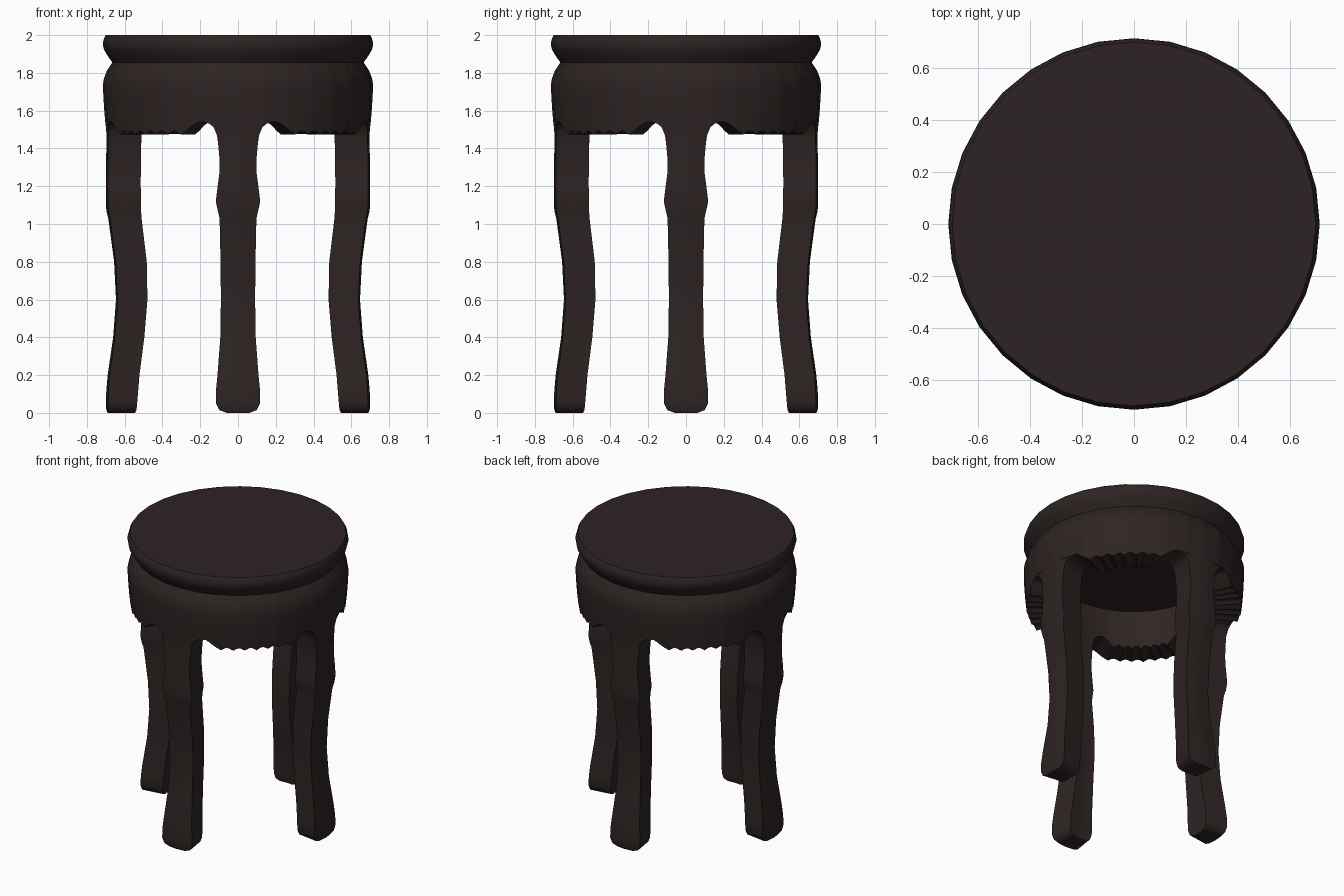
import bpy, bmesh, math

if "Cube" in bpy.data.objects:
    bpy.data.objects.remove(bpy.data.objects["Cube"])

wood = bpy.data.materials.new("dark_wood")
wood.diffuse_color = (0.027, 0.0175, 0.017, 1)
wood.use_nodes = True
wood.node_tree.nodes["Principled BSDF"].inputs["Base Color"].default_value = wood.diffuse_color
STEP = math.pi / 16          # turned parts have 32 sides


def interp(table, x):
    """Piecewise linear lookup in [(x, value), ...] with rising x."""
    if x <= table[0][0]:
        return table[0][1]
    for (x0, v0), (x1, v1) in zip(table, table[1:]):
        if x <= x1:
            return v0 + (v1 - v0) * (x - x0) / (x1 - x0)
    return table[-1][1]


def polar(r, a, z):
    """Point on a 32-sided ring of corner radius r."""
    r *= math.cos(STEP / 2) / math.cos(a % STEP - STEP / 2)
    return (r * math.cos(a), r * math.sin(a), z)


def loft(name, rings, angle=35):
    """Skin closed rings of points and cap both ends."""
    bm = bmesh.new()
    vs = [[bm.verts.new(p) for p in ring] for ring in rings]
    n = len(vs[0])
    for a, b in zip(vs, vs[1:]):
        for i in range(n):
            j = (i + 1) % n
            bm.faces.new((a[i], a[j], b[j], b[i]))
    bm.faces.new(vs[0][::-1])
    bm.faces.new(vs[-1])
    bmesh.ops.recalc_face_normals(bm, faces=bm.faces)
    me = bpy.data.meshes.new(name)
    bm.to_mesh(me)
    bm.free()
    me.materials.append(wood)
    ob = bpy.data.objects.new(name, me)
    bpy.context.collection.objects.link(ob)
    bpy.ops.object.select_all(action='DESELECT')
    ob.select_set(True)
    bpy.context.view_layer.objects.active = ob
    bpy.ops.object.shade_smooth_by_angle(angle=math.radians(angle))
    return ob


# Seat: turned disc with a rounded rim tapering into a groove
seat_profile = [(0.665, 1.855), (0.69, 1.89), (0.708, 1.92), (0.715, 1.945),
                (0.714, 1.965), (0.708, 1.985), (0.70, 2.0)]
loft("seat", [[polar(r, i * STEP, z) for i in range(32)]
              for r, z in seat_profile])

# Apron: hollow turned ring with a scalloped lower edge
apron_r = [(1.47, 0.695), (1.54, 0.703), (1.60, 0.708), (1.68, 0.713),
           (1.74, 0.715), (1.77, 0.71), (1.81, 0.695), (1.855, 0.665)]
arch = [(15.5, 1.54), (18, 1.538), (20.5, 1.518), (23, 1.495), (26, 1.473)]


def lower_edge(a):
    d = math.degrees(a) % 90
    d = min(d, 90 - d)       # degrees away from the nearest leg
    if d < 26:
        return interp(arch, d)
    return 1.473 + 0.02 * abs(math.sin(math.pi * (d - 26) / 6.333))


angles = [math.radians(i * 1.125) for i in range(320)]
rings = [[polar(r, a, z) for a in angles] for z, r in reversed(apron_r[2:])]
rings.append([polar(interp(apron_r, 1.55), a, 1.55) for a in angles])
rings.append([polar(interp(apron_r, lower_edge(a)), a, lower_edge(a)) for a in angles])
rings.append([polar(0.52, a, lower_edge(a)) for a in angles])
rings.append([polar(0.52, a, 1.75) for a in angles])
loft("apron", rings)

# Legs: curved, with a knee and a flared foot
# rows: height, outer radius, inner radius, half width
leg_rows = [(0.0, 0.69, 0.55, 0.06), (0.015, 0.697, 0.545, 0.10),
            (0.05, 0.70, 0.543, 0.117), (0.12, 0.697, 0.537, 0.117),
            (0.2, 0.69, 0.53, 0.109), (0.4, 0.661, 0.503, 0.094),
            (0.6, 0.646, 0.486, 0.091), (0.8, 0.656, 0.49, 0.093),
            (0.95, 0.676, 0.508, 0.096), (1.03, 0.687, 0.518, 0.098),
            (1.07, 0.697, 0.521, 0.107), (1.12, 0.70, 0.522, 0.118),
            (1.2, 0.70, 0.523, 0.108), (1.27, 0.699, 0.522, 0.099),
            (1.33, 0.698, 0.52, 0.097), (1.42, 0.697, 0.52, 0.105),
            (1.47, 0.696, 0.52, 0.112), (1.51, 0.699, 0.52, 0.128),
            (1.53, 0.702, 0.52, 0.150), (1.541, 0.703, 0.52, 0.185)]


def leg_section(z, r_out, r_in, w, turn):
    spread = math.asin(w / r_out)
    steps = (-1, -0.5, 0, 0.5, 1)
    outer = [polar(r_out, turn + spread * s, z) for s in steps]
    inner = [polar(r_in, turn + spread * s, z) for s in reversed(steps)]
    return outer + inner


for name, k in (("right_leg", 0), ("back_leg", 1), ("left_leg", 2), ("front_leg", 3)):
    loft(name, [leg_section(*row, k * math.pi / 2) for row in leg_rows], 45)
